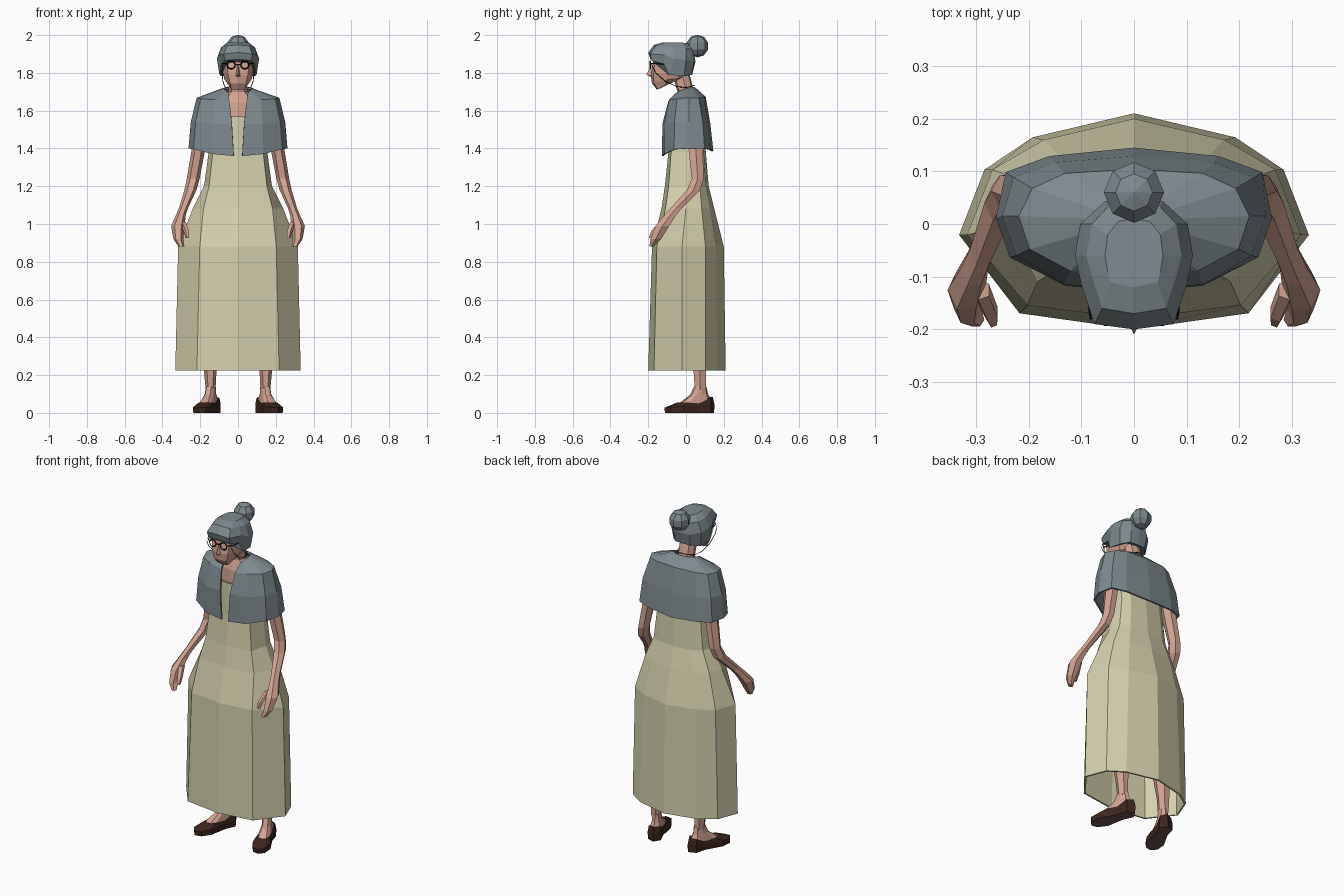
import bpy, bmesh, math
from mathutils import Vector


def material(name, r, g, b):
    m = bpy.data.materials.new(name)
    m.diffuse_color = (r, g, b, 1)
    return m


CREAM = material("cream cloth", 0.65, 0.62, 0.41)
GREY = material("blue grey", 0.21, 0.255, 0.275)
SKIN = material("skin", 0.66, 0.37, 0.285)
BROWN = material("dark brown leather", 0.046, 0.019, 0.013)
SOLE = material("sole brown", 0.15, 0.085, 0.07)
BLACK = material("black wire", 0.005, 0.005, 0.005)


def make(name, bm, mat):
    bmesh.ops.recalc_face_normals(bm, faces=bm.faces)
    me = bpy.data.meshes.new(name)
    bm.to_mesh(me)
    bm.free()
    me.materials.append(mat)
    ob = bpy.data.objects.new(name, me)
    bpy.context.collection.objects.link(ob)
    return ob


def loft(name, rings, mat, closed=True, bottom=True, top=True):
    """Skin a stack of equal-length rings."""
    bm = bmesh.new()
    vs = [[bm.verts.new(p) for p in r] for r in rings]
    n = len(rings[0])
    for a, b in zip(vs, vs[1:]):
        for i in range(n if closed else n - 1):
            j = (i + 1) % n
            bm.faces.new((a[i], a[j], b[j], b[i]))
    if bottom:
        bm.faces.new(vs[0])
    if top:
        bm.faces.new(vs[-1])
    return make(name, bm, mat)


def both(half):
    """Half ring from front to back, completed across x = 0."""
    return half + [(-p[0], *p[1:]) for p in reversed(half) if p[0] > 0]


def at_z(z, pts):
    return both([(x, y, z) for x, y in pts])


def limb(name, path, mat, s, n=6):
    """Stack of horizontal ellipses: x, y, z, rx, ry."""
    loft(name, [[(s * (x + rx * math.cos(2 * math.pi * i / n)),
                  y + ry * math.sin(2 * math.pi * i / n), z)
                 for i in range(n)] for x, y, z, rx, ry in path], mat)


def thicken(ob, t):
    m = ob.modifiers.new("thickness", 'SOLIDIFY')
    m.thickness = t
    m.offset = 0


def wire(name, pts, r, mat, cyclic=False):
    cu = bpy.data.curves.new(name, 'CURVE')
    cu.dimensions = '3D'
    cu.bevel_depth = r
    cu.bevel_resolution = 0
    sp = cu.splines.new('POLY')
    sp.points.add(len(pts) - 1)
    for p, co in zip(sp.points, pts):
        p.co = (*co, 1)
    sp.use_cyclic_u = cyclic
    cu.materials.append(mat)
    bpy.context.collection.objects.link(bpy.data.objects.new(name, cu))


# Long dress, open at the hem
dress = loft("dress", [
    at_z(0.225, [(0, -.195), (.215, -.165), (.327, -.02), (.28, .1), (.19, .16), (0, .205)]),
    at_z(0.88, [(0, -.175), (.2, -.15), (.312, -.02), (.265, .1), (.17, .155), (0, .195)]),
    at_z(1.08, [(0, -.125), (.18, -.105), (.235, 0), (.21, .08), (.14, .125), (0, .145)]),
    at_z(1.2, [(0, -.107), (.15, -.088), (.175, .01), (.16, .07), (.11, .1), (0, .115)]),
    at_z(1.38, [(0, -.088), (.13, -.075), (.15, .02), (.14, .065), (.1, .09), (0, .1)]),
    at_z(1.57, [(0, -.085), (.12, -.07), (.16, .01), (.15, .05), (.1, .075), (0, .085)]),
], CREAM, bottom=False, top=False)
thicken(dress, 0.01)

# Chest and neck
loft("chest_and_neck", [
    at_z(1.5, [(0, -.07), (.1, -.055), (.14, .02), (.09, .065), (0, .075)]),
    at_z(1.64, [(0, -.062), (.08, -.05), (.14, .02), (.08, .06), (0, .065)]),
    at_z(1.70, [(0, -.045), (.035, -.035), (.05, .005), (.03, .035), (0, .042)]),
    at_z(1.82, [(0, -.08), (.035, -.07), (.045, -.03), (.03, .005), (0, .012)]),
], SKIN)

# Short cape, split at the front
cape = loft("cape", [both(r) for r in (
    [(.052, -.05, 1.69), (.06, -.035, 1.70), (.07, -.01, 1.71), (.07, .01, 1.715),
     (.065, .025, 1.72), (.04, .04, 1.72), (0, .045, 1.72)],
    [(.045, -.09, 1.645), (.12, -.085, 1.655), (.195, -.045, 1.66), (.215, .015, 1.665),
     (.19, .065, 1.665), (.13, .092, 1.67), (0, .1, 1.67)],
    [(.032, -.12, 1.53), (.13, -.11, 1.53), (.22, -.057, 1.54), (.245, .015, 1.54),
     (.225, .085, 1.54), (.15, .112, 1.535), (0, .124, 1.53)],
    [(.022, -.122, 1.36), (.13, -.112, 1.37), (.232, -.06, 1.395), (.257, .012, 1.40),
     (.24, .095, 1.40), (.16, .124, 1.395), (0, .14, 1.385)])],
    GREY, closed=False, bottom=False, top=False)
thicken(cape, 0.01)

# Head leaning forward
loft("head", [both(r) for r in (
    [(0, -.155, 1.712), (.035, -.15, 1.712), (.05, -.11, 1.735), (.04, -.07, 1.75), (0, -.06, 1.755)],
    [(0, -.18, 1.745), (.042, -.17, 1.745), (.072, -.1, 1.765), (.068, -.04, 1.77), (0, 0, 1.78)],
    [(0, -.187, 1.787), (.052, -.172, 1.79), (.08, -.11, 1.80), (.082, -.03, 1.80), (0, .02, 1.80)],
    [(0, -.174, 1.86), (.06, -.165, 1.86), (.08, -.11, 1.86), (.085, -.03, 1.86), (0, .03, 1.86)],
    [(0, -.17, 1.90), (.055, -.16, 1.90), (.07, -.11, 1.90), (.075, -.03, 1.90), (0, .02, 1.90)])],
    SKIN)

# Nose
bm = bmesh.new()
v = [bm.verts.new(p) for p in ((0, -.21, 1.79), (0, -.18, 1.85), (.018, -.172, 1.782),
                               (0, -.172, 1.772), (-.018, -.172, 1.782))]
for f in ((0, 1, 2), (0, 2, 3), (0, 3, 4), (0, 4, 1), (1, 4, 3, 2)):
    bm.faces.new([v[i] for i in f])
make("nose", bm, SKIN)

# Hair cap and bun
hair = loft("hair", [both(r) for r in (
    [(0, -.188, 1.872), (.07, -.183, 1.866), (.088, -.115, 1.845), (.098, -.09, 1.79),
     (.09, -.01, 1.782), (.05, .03, 1.79), (0, .033, 1.79)],
    [(0, -.2, 1.908), (.075, -.19, 1.9), (.1, -.115, 1.895), (.112, -.06, 1.875),
     (.102, 0, 1.87), (.055, .043, 1.86), (0, .05, 1.86)],
    [(0, -.17, 1.948), (.06, -.16, 1.943), (.08, -.1, 1.94), (.09, -.06, 1.935),
     (.08, 0, 1.93), (.05, .032, 1.925), (0, .038, 1.925)],
    [(0, -.12, 1.962), (.045, -.11, 1.96), (.05, -.09, 1.962), (.055, -.06, 1.962),
     (.05, -.02, 1.96), (.03, .005, 1.957), (0, .01, 1.957)])],
    GREY)
bm = bmesh.new()
bmesh.ops.create_uvsphere(bm, u_segments=8, v_segments=5, radius=0.06)
bmesh.ops.translate(bm, verts=bm.verts, vec=(0, .06, 1.942))
make("hair_bun", bm, GREY)

# Glasses bridge
wire("glasses_bridge", [(-.016, -.19, 1.845), (.016, -.19, 1.845)], .003, BLACK)

# Shoe outlines, toe to heel: sideways, lengthwise, height
SHOE = (
    [(0, -.142, 0), (.034, -.122, 0), (.05, -.065, 0), (.032, .04, 0), (.037, .105, 0), (0, .135, 0)],
    [(0, -.145, .028), (.036, -.122, .03), (.05, -.065, .034), (.034, .04, .036),
     (.038, .105, .045), (0, .137, .045)],
    [(0, -.075, .052), (.024, -.065, .055), (.036, -.025, .055), (.033, .04, .05),
     (.032, .1, .08), (0, .127, .085)])
FOOT = (
    [(0, -.073, .045), (.024, -.063, .045), (.034, -.025, .045), (.03, .04, .045),
     (.028, .09, .07), (0, .118, .075)],
    [(0, 0, .09), (.014, .005, .095), (.024, .03, .1), (.027, .055, .1), (.02, .085, .1), (0, .1, .1)],
    [(0, .022, .14), (.013, .026, .14), (.024, .045, .14), (.025, .06, .14), (.018, .082, .14), (0, .092, .14)])

for s, side in ((1, "left"), (-1, "right")):
    # Lens frame, temple and neck chain
    wire(side + "_lens_frame", [(s * .036 + .021 * math.cos(i * math.pi / 6), -.19,
                                 1.842 + .021 * math.sin(i * math.pi / 6)) for i in range(12)],
         .0035, BLACK, True)
    wire(side + "_temple", [(s * .056, -.19, 1.848), (s * .082, -.17, 1.85), (s * .09, -.07, 1.845)],
         .003, BLACK)
    wire(side + "_chain", [(s * .082, -.18, 1.84), (s * .085, -.16, 1.80), (s * .08, -.11, 1.755),
                           (s * .07, -.05, 1.728), (s * .055, 0, 1.722), (s * .04, .03, 1.73),
                           (0, .045, 1.735)], .002, BLACK)
    # Arm, hand and thumb
    limb(side + "_arm", [(.3, -.182, .882, .016, .014), (.316, -.16, .92, .026, .032),
                         (.318, -.125, .99, .036, .042), (.303, -.085, 1.045, .026, .036),
                         (.288, -.05, 1.085, .024, .034), (.252, .04, 1.18, .032, .04),
                         (.237, .062, 1.24, .034, .036), (.205, .05, 1.42, .036, .045),
                         (.185, .035, 1.6, .038, .045)], SKIN, s)
    limb(side + "_thumb", [(.268, -.185, .925, .01, .012), (.272, -.168, .96, .016, .018),
                           (.29, -.125, 1.01, .018, .02)], SKIN, s, 5)

    # Turned-out foot, placed by angle
    def place(half, a=math.radians(20)):
        return [(s * (.163 + p[0] * math.cos(a) - p[1] * math.sin(a)),
                 .022 + p[0] * math.sin(a) + p[1] * math.cos(a), p[2]) for p in both(half)]

    shoe = loft(side + "_shoe", [place(r) for r in SHOE], BROWN)
    shoe.data.materials.append(SOLE)
    for f in shoe.data.polygons:
        if f.normal.z < -0.9:
            f.material_index = 1
    loft(side + "_foot", [place(r) for r in FOOT], SKIN)
    # Leg under the dress
    limb(side + "_leg", [(.145, .076, .125, .026, .034), (.147, .073, .22, .033, .038),
                         (.145, .06, .38, .045, .055), (.12, .03, .85, .06, .065)], SKIN, s)
